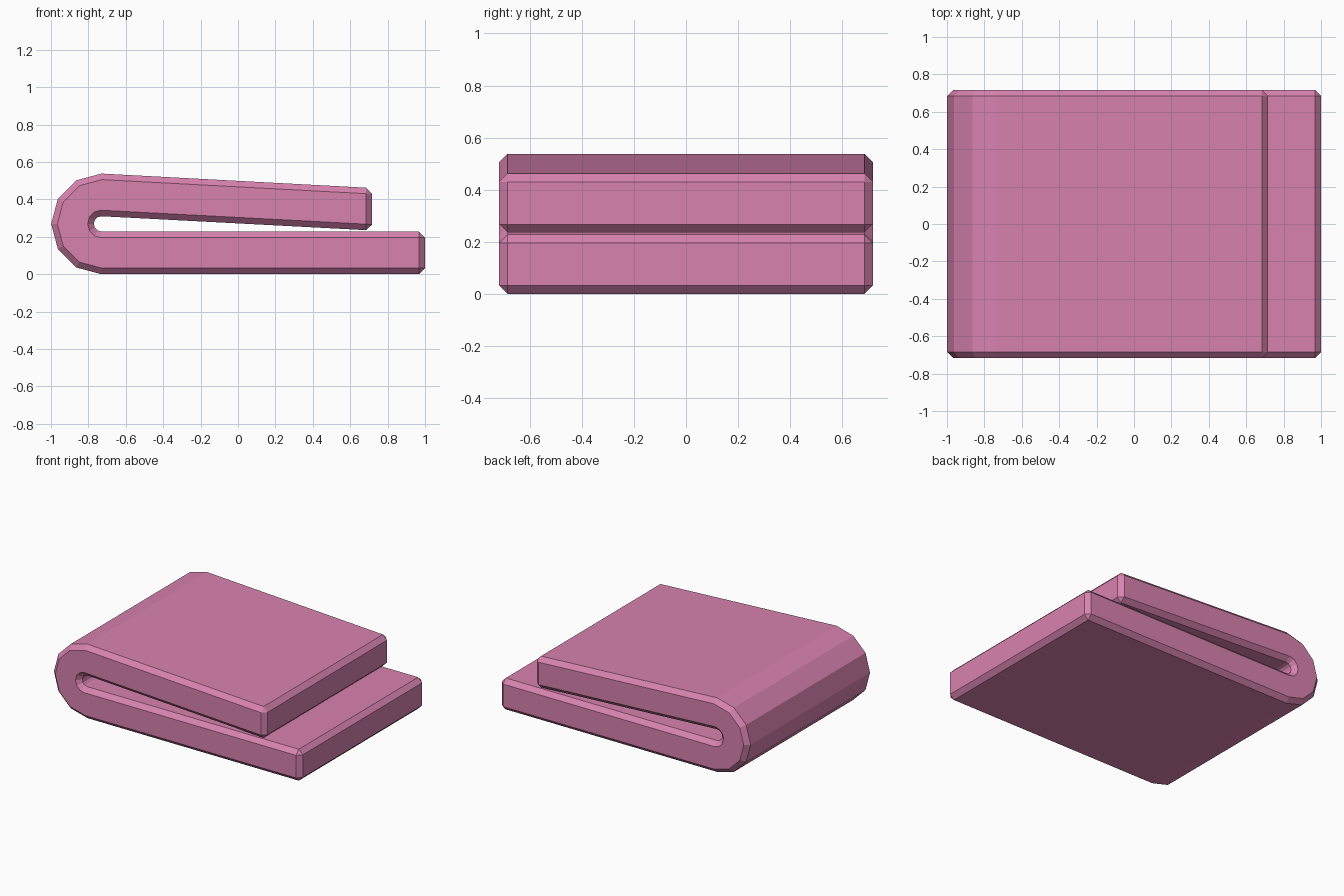
import bpy, bmesh, math

if "Cube" in bpy.data.objects:
    bpy.data.objects.remove(bpy.data.objects["Cube"])

HALF_W = 0.717          # half depth along y
BEND = (-0.73, 0.269)   # centre of the fold
R_OUT, R_IN = 0.269, 0.041

pink = bpy.data.materials.new("rose pink")
pink.diffuse_color = (0.69, 0.225, 0.43, 1)
pink.use_nodes = True
pink.node_tree.nodes["Principled BSDF"].inputs["Base Color"].default_value = pink.diffuse_color


def bend(radius):
    """Six-sided half turn from the bottom layer to the top layer."""
    return [(BEND[0] - radius * math.sin(math.pi * i / 6),
             BEND[1] - radius * math.cos(math.pi * i / 6)) for i in range(7)]


# Side profile: outer skin, top flap tip, inner skin, bottom tip
profile = ([(1.0, 0.0)] + bend(R_OUT) + [(0.717, 0.461), (0.717, 0.234)]
           + bend(R_IN)[::-1] + [(1.0, 0.228)])

# Folded cloth: profile extruded along y
bm = bmesh.new()
face = bm.faces.new([bm.verts.new((x, -HALF_W, z)) for x, z in profile])
ext = bmesh.ops.extrude_face_region(bm, geom=[face])
for v in ext["geom"]:
    if isinstance(v, bmesh.types.BMVert):
        v.co.y = HALF_W
bmesh.ops.recalc_face_normals(bm, faces=bm.faces)
mesh = bpy.data.meshes.new("folded_towel")
bm.to_mesh(mesh)
bm.free()
mesh.materials.append(pink)
towel = bpy.data.objects.new("folded_towel", mesh)
bpy.context.collection.objects.link(towel)

# Single chamfer on the sharp rims, leaving the fold facets alone
bev = towel.modifiers.new("rim_chamfer", "BEVEL")
bev.width = 0.032
bev.segments = 1
bev.limit_method = "ANGLE"
bev.angle_limit = math.radians(40)
bev.use_clamp_overlap = False
